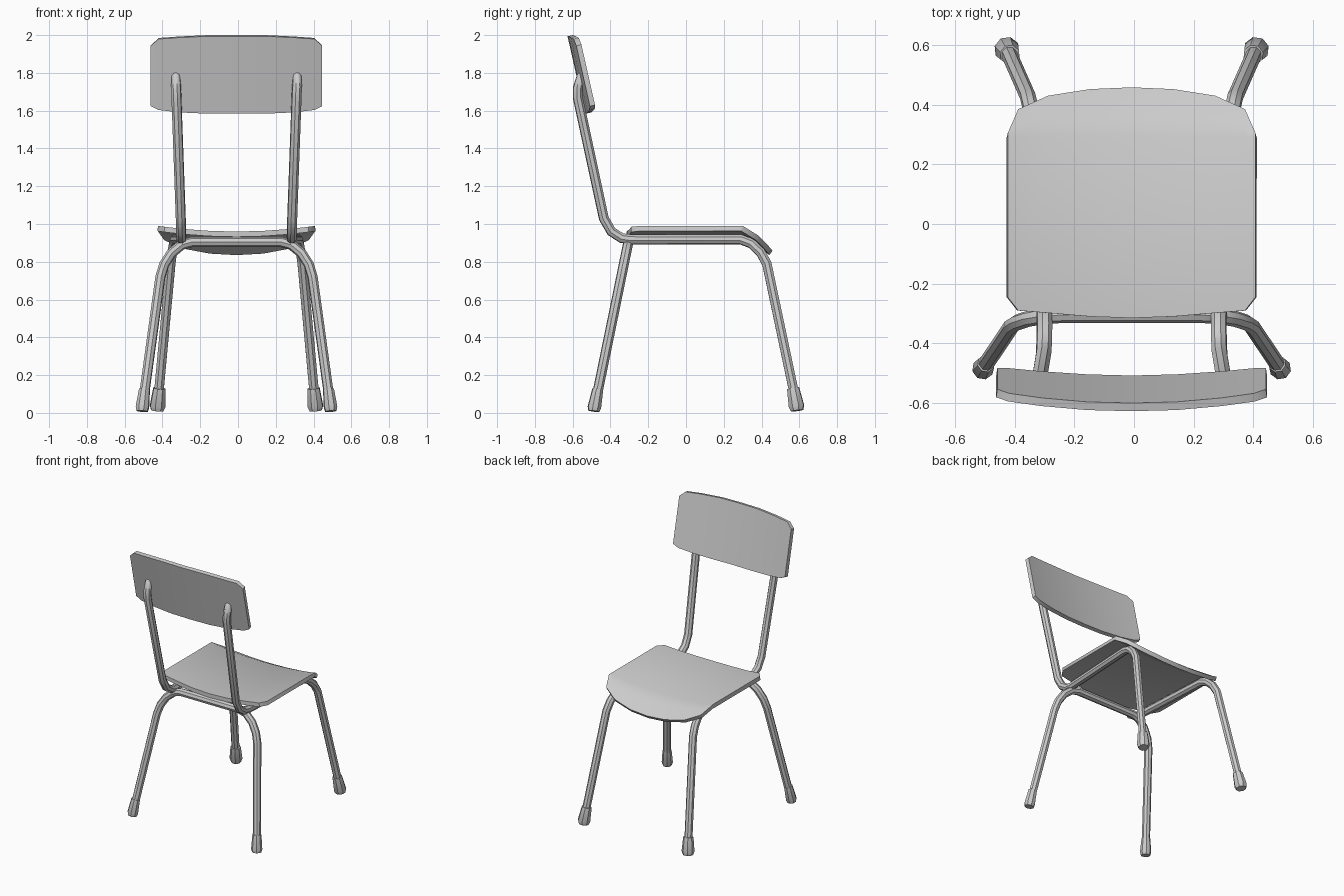
import bpy

if "Cube" in bpy.data.objects:
    bpy.data.objects.remove(bpy.data.objects["Cube"])

CX = -0.008  # the model sits slightly left of the axis


def finish(ob, angle=0.7):
    bpy.ops.object.select_all(action='DESELECT')
    ob.select_set(True)
    bpy.context.view_layer.objects.active = ob
    if ob.type == 'CURVE' or ob.modifiers:
        bpy.ops.object.convert(target='MESH')
    bpy.ops.object.shade_smooth_by_angle(angle=angle)


def tube(name, pts, radii):
    """Eight-sided capped tube through the points, with one radius per point."""
    cu = bpy.data.curves.new(name, 'CURVE')
    cu.dimensions = '3D'
    cu.bevel_depth = 1.0
    cu.bevel_resolution = 2
    cu.use_fill_caps = True
    sp = cu.splines.new('POLY')
    sp.points.add(len(pts) - 1)
    for p, (x, y, z), r in zip(sp.points, pts, radii):
        p.co = (x + CX, y, z, 1)
        p.radius = r
    ob = bpy.data.objects.new(name, cu)
    bpy.context.collection.objects.link(ob)
    finish(ob)


def panel(name, half_columns, thickness, direction):
    """Curved plywood sheet from centre-to-edge columns, mirrored and thickened."""
    cols = [[(-x, y, z) for x, y, z in c] for c in half_columns[:0:-1]] + half_columns
    n = len(cols[0])
    verts = [(x + CX, y, z) for c in cols for x, y, z in c]
    faces = [(i * n + j, (i + 1) * n + j, (i + 1) * n + j + 1, i * n + j + 1)
             for i in range(len(cols) - 1) for j in range(n - 1)]
    me = bpy.data.meshes.new(name)
    me.from_pydata(verts, [], faces)
    ob = bpy.data.objects.new(name, me)
    bpy.context.collection.objects.link(ob)
    mod = ob.modifiers.new("thickness", 'SOLIDIFY')
    mod.thickness = thickness
    mod.offset = direction
    finish(ob)


# Seat: dished across, front edge rolled down
def seat_point(x, y):
    drop = 0.0
    if y > 0.30:
        drop = 0.53 * (y - 0.30)
    if y > 0.375:
        drop = 0.04 + 0.75 * (y - 0.375)
    return (x, y, 0.96 + 0.03 * (x / 0.415) ** 2 - drop)


seat = []
for x, back, front in [(0, -.315, .458), (.14, -.310, .452), (.28, -.298, .43),
                       (.38, -.29, .385), (.415, -.245, .305)]:
    ys = [back, 0.295, 0.295 + 0.5 * (front - 0.295), front]
    seat.append([seat_point(x, y) for y in ys])
panel("seat", seat, 0.028, -1)

# Backrest: leaning back and bowed around the sitter
rest = []
for x, lo, hi in [(0, 1.59, 2.0), (.15, 1.59, 2.0), (.30, 1.597, 1.993),
                  (.41, 1.61, 1.985), (.45, 1.63, 1.95)]:
    rest.append([(x, -0.60 + 0.225 * (2.0 - z) + 0.035 * (x / 0.45) ** 2, z)
                 for z in (hi, lo)])
panel("backrest", rest, 0.028, -1)

# Side tubes: back post, seat rail and front leg in one piece
R = 0.027
side_path = [(.322, -.55, 1.80), (.321, -.555, 1.785), (.32, -.573, 1.72), (.318, -.573, 1.67),
             (.295, -.435, 1.03), (.293, -.395, .96), (.292, -.34, .925),
             (.293, -.29, .918), (.325, .29, .918), (.332, .345, .897),
             (.34, .395, .85), (.348, .428, .79), (.415, .58, .07)]
side_radii = [0.014, 0.023] + [R] * (len(side_path) - 2)
# Rear legs: one hoop under the back of the seat
hoop = [(.235, .905), (.29, .89), (.345, .845), (.383, .785), (.403, .72), (.494, .06)]
hoop = [(x, -0.305 - (0.905 - z) * 0.205, z) for x, z in hoop]
hoop_path = [(-x, y, z) for x, y, z in hoop[::-1]] + hoop
tube("rear_leg_hoop", hoop_path, [R] * len(hoop_path))

for s, side in ((-1, "left"), (1, "right")):
    tube("frame_tube_" + side, [(s * x, y, z) for x, y, z in side_path], side_radii)
    # Rubber feet
    tube("front_foot_" + side,
         [(s * .408, .567, .13), (s * .418, .585, .035), (s * .42, .588, .012)],
         [.034, .043, .034])
    tube("rear_foot_" + side,
         [(s * .487, -.467, .125), (s * .498, -.485, .03), (s * .50, -.488, .009)],
         [.030, .037, .031])
